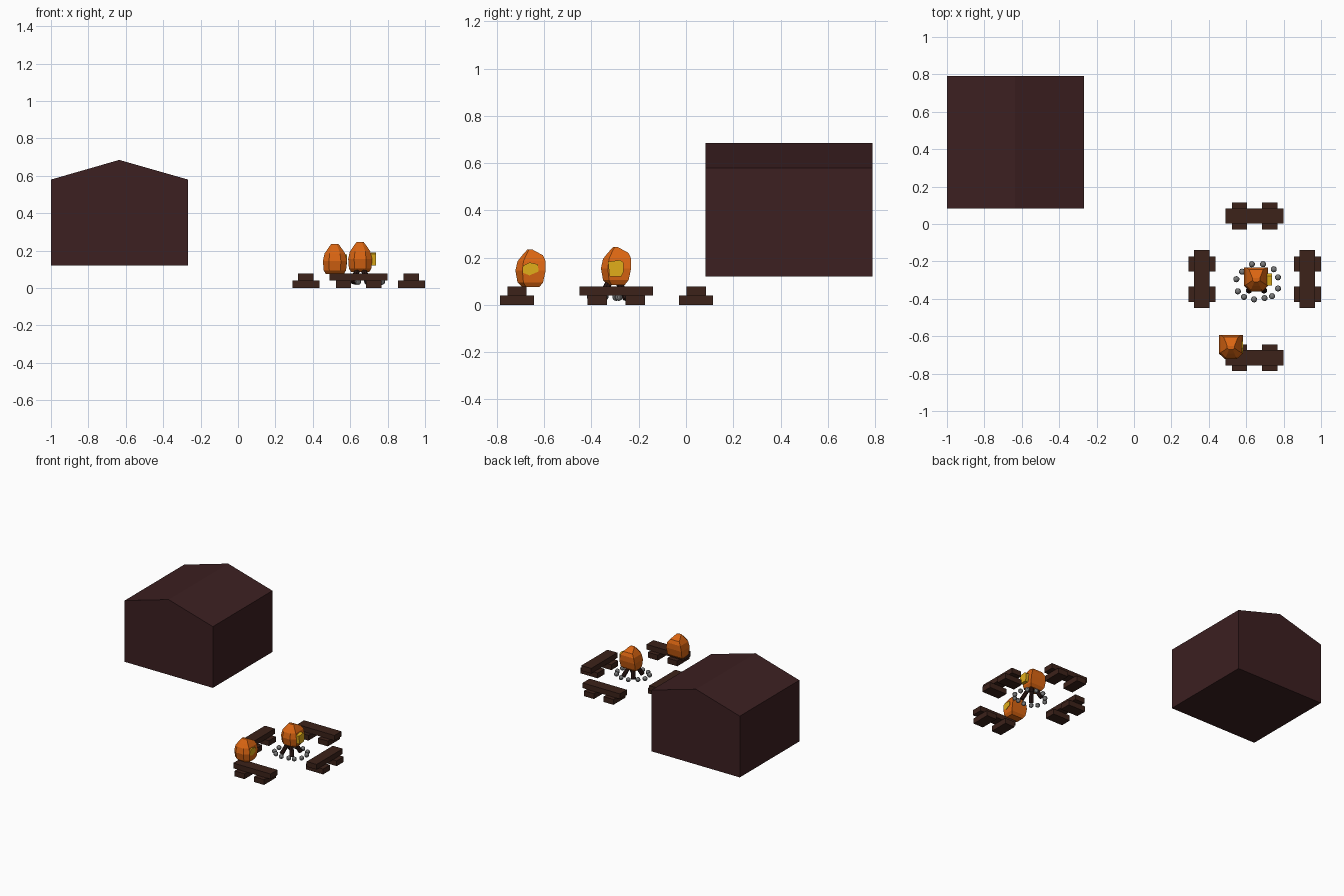
import bpy, bmesh, math
from mathutils import Vector, Matrix

if "Cube" in bpy.data.objects:
    bpy.data.objects.remove(bpy.data.objects["Cube"])


def material(name, rgb):
    m = bpy.data.materials.new(name)
    m.diffuse_color = (*rgb, 1)
    m.use_nodes = True
    m.node_tree.nodes["Principled BSDF"].inputs["Base Color"].default_value = m.diffuse_color
    return m


WALL = material("dark_wood", (0.045, 0.014, 0.015))
BENCH = material("bench_wood", (0.045, 0.016, 0.010))
LOG = material("charred_wood", (0.025, 0.009, 0.007))
STONE = material("stone", (0.20, 0.20, 0.20))
ORANGE = material("flame_orange", (0.70, 0.13, 0.006))
YELLOW = material("flame_yellow", (0.75, 0.42, 0.01))


def finish(name, bm, mat):
    bmesh.ops.recalc_face_normals(bm, faces=bm.faces)
    mesh = bpy.data.meshes.new(name)
    bm.to_mesh(mesh)
    bm.free()
    mesh.materials.append(mat)
    ob = bpy.data.objects.new(name, mesh)
    bpy.context.collection.objects.link(ob)
    return ob


def add_box(bm, lo, hi):
    lo, hi = Vector(lo), Vector(hi)
    size = hi - lo
    bmesh.ops.create_cube(bm, size=1, matrix=Matrix.Translation((lo + hi) / 2)
                          @ Matrix.Diagonal((*size, 1)))


def loft(bm, rings):
    loops = [[bm.verts.new(p) for p in ring] for ring in rings]
    n = len(loops[0])
    for a, b in zip(loops, loops[1:]):
        for i in range(n):
            j = (i + 1) % n
            bm.faces.new((a[i], a[j], b[j], b[i]))
    bm.faces.new(loops[0])
    bm.faces.new(loops[-1])


# Cabin: gabled block with its ridge along y
bm = bmesh.new()
gable = [(-1, .12), (-.267, .12), (-.267, .58), (-.635, .685), (-1, .58)]
loft(bm, [[(x, y, z) for x, z in gable] for y in (.083, .79)])
finish("cabin", bm, WALL)

# Four benches around the fire: plank on two cross feet
benches = [("front", .645, -.715, 0), ("back", .645, .043, 0),
           ("left", .363, -.295, 90), ("right", .927, -.295, 90)]
for side, x, y, angle in benches:
    place = Matrix.Translation((x, y, 0)) @ Matrix.Rotation(math.radians(angle), 4, "Z")
    bm = bmesh.new()
    add_box(bm, (-.155, -.041, .04), (.155, .041, .079))
    finish(side + "_bench_seat", bm, BENCH).matrix_world = place
    bm = bmesh.new()
    for c in (-.081, .081):
        add_box(bm, (c - .041, -.072, 0), (c + .041, .072, .04))
    finish(side + "_bench_feet", bm, BENCH).matrix_world = place

# Ring of small stones
ring = [(.63, -.215), (.69, -.215), (.747, -.242), (.77, -.285), (.77, -.345),
        (.738, -.386), (.698, -.396), (.642, -.403), (.588, -.39),
        (.555, -.36), (.547, -.295), (.578, -.255)]
for x, y in ring:
    bm = bmesh.new()
    bmesh.ops.create_uvsphere(bm, u_segments=10, v_segments=7, radius=.017)
    finish("fire_stone", bm, STONE).location = (x, y, .034)

# Leaning logs under the fire
for k in range(4):
    a = math.radians(45 + 90 * k)
    foot = Vector((.655 + .06 * math.cos(a), -.305 + .075 * math.sin(a), .028))
    top = Vector((.655, -.305, .14))
    d = top - foot
    bm = bmesh.new()
    bmesh.ops.create_cone(bm, cap_ends=True, segments=8, radius1=.016,
                          radius2=.014, depth=d.length)
    log = finish("fire_log", bm, LOG)
    log.matrix_world = (Matrix.Translation((foot + top) / 2)
                        @ d.to_track_quat("Z", "Y").to_matrix().to_4x4())


# Flame: faceted body, flat at the back, leaning tip
# Each level: z, half width, front y, back y
LEVELS = [(-.080, .048, -.036, .036), (-.060, .060, -.056, .052),
          (-.010, .064, -.065, .063), (.030, .055, -.056, .063),
          (.055, .038, -.036, .052), (.080, .020, -.014, .006)]


def flame(name, at):
    bm = bmesh.new()
    rings = []
    for z, w, f, b in LEVELS:
        side = f * .55 + b * .0 if z < .07 else f * .5
        rings.append([(-w, b, z), (-w, side, z), (-w * .5, f, z),
                      (w * .5, f, z), (w, side, z), (w, b, z)])
    loft(bm, rings)
    finish(name, bm, ORANGE).location = at


flame("campfire_flame", (.653, -.295, .165))
flame("bench_flame", (.518, -.657, .155))


# Yellow glowing panels on the right of each flame
def panel(name, lo, hi, outline):
    bm = bmesh.new()
    (x0, x1), (y0, y1), (z0, z1) = zip(lo, hi)
    loft(bm, [[(x, y0 + u * (y1 - y0), z0 + v * (z1 - z0)) for u, v in outline]
              for x in (x0, x1)])
    finish(name, bm, YELLOW)


panel("campfire_glow", (.712, -.33, .12), (.738, -.265, .19),
      [(.1, 0), (.85, 0), (1, .25), (1, .85), (.8, 1), (0, .9)])
panel("bench_glow", (.568, -.69, .125), (.584, -.62, .18),
      [(0, .75), (0, .2), (.4, 0), (.95, .3), (.9, .85), (.4, 1)])
